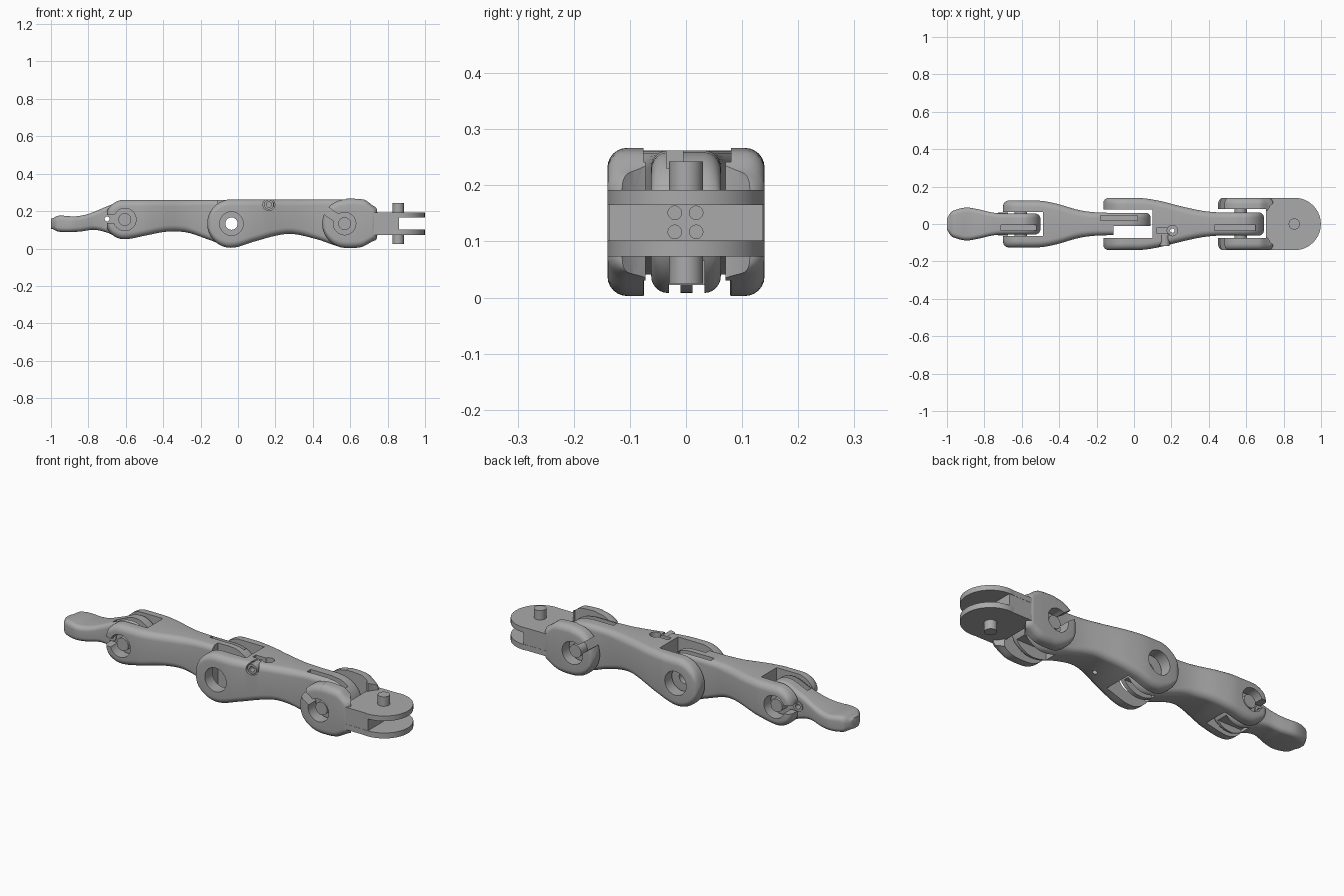
import bpy, bmesh, math
from mathutils import Matrix, Vector

if "Cube" in bpy.data.objects:
    bpy.data.objects.remove(bpy.data.objects["Cube"], do_unlink=True)

grey = bpy.data.materials.new("light_grey_plastic")
grey.use_nodes = True
GREY = (0.4, 0.4, 0.4, 1)
grey.diffuse_color = GREY
grey.node_tree.nodes["Principled BSDF"].inputs["Base Color"].default_value = GREY


def make(name, bm):
    bmesh.ops.recalc_face_normals(bm, faces=bm.faces)
    mesh = bpy.data.meshes.new(name)
    bm.to_mesh(mesh)
    bm.free()
    mesh.materials.append(grey)
    ob = bpy.data.objects.new(name, mesh)
    bpy.context.collection.objects.link(ob)
    return ob


def box(x0, x1, y0, y1, z0, z1, name="cutter"):
    bm = bmesh.new()
    size = Matrix.Diagonal((x1 - x0, y1 - y0, z1 - z0, 1))
    centre = Matrix.Translation(((x0 + x1) / 2, (y0 + y1) / 2, (z0 + z1) / 2))
    bmesh.ops.create_cube(bm, size=1, matrix=centre @ size)
    return make(name, bm)


def rod(start, end, r, name="cutter"):
    a, b = Vector(start), Vector(end)
    turn = (b - a).to_track_quat('Z', 'Y').to_matrix().to_4x4()
    bm = bmesh.new()
    bmesh.ops.create_cone(bm, cap_ends=True, segments=40, radius1=r, radius2=r,
                          depth=(b - a).length, matrix=Matrix.Translation((a + b) / 2) @ turn)
    return make(name, bm)


def curve(points, x):
    """Smooth curve through (x, value) points, flat at both ends."""
    if x <= points[0][0]:
        return points[0][1]
    if x >= points[-1][0]:
        return points[-1][1]

    def slope(i):
        if i in (0, len(points) - 1):
            return 0
        return (points[i + 1][1] - points[i - 1][1]) / (points[i + 1][0] - points[i - 1][0])
    i = max(k for k in range(len(points) - 1) if points[k][0] <= x)
    (xa, va), (xb, vb) = points[i], points[i + 1]
    h = xb - xa
    t = (x - xa) / h
    return (va * (1 + 2 * t) * (1 - t) ** 2 + vb * t * t * (3 - 2 * t)
            + h * t * (1 - t) * (slope(i) * (1 - t) - slope(i + 1) * t))


def loft(name, x0, x1, low, high, width, discs=(), corner=0.035, end=0.03, steps=80):
    """Rounded-box sections along x; discs (side, x, z, radius) round off the ends."""
    bm, rings = bmesh.new(), []
    for k in range(steps + 1):
        x = x0 + (x1 - x0) * (1 - math.cos(math.pi * (0.02 + 0.96 * k / steps))) / 2
        lo, hi, w = curve(low, x), curve(high, x), curve(width, x)
        for side, cx, cz, r in discs:
            if (x - cx) * side > 0:
                h = math.sqrt(max(r * r - (x - cx) ** 2, 1e-6))
                lo, hi = max(lo, cz - h), min(hi, cz + h)
        d = min(x - x0, x1 - x)
        if d < end:
            w -= end - math.sqrt(end ** 2 - (end - d) ** 2)
        r = min(corner, 0.48 * (hi - lo), 0.48 * w)
        ring = []
        for q, (sy, sz) in enumerate([(1, 1), (-1, 1), (-1, -1), (1, -1)]):
            cy, cz = sy * (w - r), (hi - r if sz > 0 else lo + r)
            for s in range(7):
                a = (q + s / 6) * math.pi / 2
                ring.append(bm.verts.new((x, cy + r * math.cos(a), cz + r * math.sin(a))))
        rings.append(ring)
    for a, b in zip(rings, rings[1:]):
        for i in range(len(a)):
            j = (i + 1) % len(a)
            bm.faces.new((a[i], a[j], b[j], b[i]))
    bm.faces.new(rings[0])
    bm.faces.new(rings[-1])
    return make(name, bm)


def cut(ob, *cutters):
    for c in cutters:
        c.hide_render = True
        m = ob.modifiers.new("cut", 'BOOLEAN')
        m.operation, m.solver, m.object = 'DIFFERENCE', 'EXACT', c
    bpy.context.view_layer.update()
    done = ob.evaluated_get(bpy.context.evaluated_depsgraph_get())
    mesh = bpy.data.meshes.new_from_object(done)
    ob.modifiers.clear()
    ob.data = mesh
    for c in cutters:
        bpy.data.objects.remove(c, do_unlink=True)


def bore(x, z, r, half=0.3):
    return rod((x, -half, z), (x, half, z), r)


def snap_slot(x, z, angle, w=0.022):
    """Open channel running outwards from a hinge hole."""
    c = box(0, 0.3, -0.3, 0.3, -w, w)
    c.matrix_world = Matrix.Translation((x, 0, z)) @ Matrix.Rotation(-math.radians(angle), 4, 'Y')
    return c


# Hinge centres: tip joint, middle joint, base joint
TX, TZ, MX, MZ, BX, BZ = -0.605, 0.155, -0.035, 0.133, 0.57, 0.133

# Fingertip with pad, neck and tongue
tip = loft("fingertip", -1.0, -0.5,
           [(-1, .105), (-.96, .09), (-.85, .09), (-.77, .1), (-.7, .085), (TX, .05)],
           [(-1, .16), (-.96, .175), (-.87, .172), (-.8, .185), (-.7, .225), (TX, .258)],
           [(-1, .05), (-.97, .07), (-.9, .088), (-.84, .08), (-.76, .062), (-.7, .056)],
           [(1, TX, TZ, .105)], corner=0.025)
cut(tip, bore(-.70, .158, .013), box(-.71, -.52, -.035, -.005, .2, .3),
    box(TX - .06, -.45, -.03, .03, 0, .085))
collar = rod((-.70, -.062, .158), (-.70, .062, .158), .027, "cord_collar")
cut(collar, bore(-.70, .158, .013))

# Middle segment: fork on the tip side, offset tongue on the other
middle = loft("middle_segment", -.70, .09,
              [(TX, .05), (-.5, .068), (-.38, .09), (-.27, .085), (-.15, .045), (MX, .008)],
              [(-.7, .26), (.09, .26)],
              [(-.52, .125), (-.42, .11), (-.3, .076), (-.2, .062), (0, .06)],
              [(-1, TX, TZ, .106), (1, MX, MZ, .126)])
cut(middle, box(-.8, -.487, -.065, .065, -.1, .4), bore(TX, TZ, .06),
    snap_slot(TX, TZ, 178), box(-.11, .2, -.2, -.01, -.1, .4), bore(MX, MZ, .033),
    box(-.18, .02, .02, .045, .2, .4), box(MX - .06, .2, .012, .04, -.1, .06))

# Large segment: fork at the middle joint, tongue at the base joint
large = loft("large_segment", -.165, .695,
             [(MX, .004), (.08, .035), (.2, .068), (.29, .078), (.42, .05), (BX, .008)],
             [(-.2, .262), (.7, .262)],
             [(.02, .139), (.13, .125), (.25, .095), (.37, .07), (.47, .062)],
             [(-1, MX, MZ, .13), (1, BX, BZ, .126)])
cut(large, box(-.3, .1, -.075, .078, -.1, .4), bore(MX, MZ, .063),
    box(.43, .65, -.035, -.005, .2, .4), box(.5, .8, -.03, .033, -.1, .065),
    rod((.205, -.035, .2), (.205, -.035, .4), .028), rod((.205, -.035, -.1), (.205, -.035, .4), .012),
    rod((.165, -.3, .235), (.165, -.06, .235), .032), box(.12, .205, -.048, -.022, .225, .4))
screw = rod((.165, -.118, .235), (.165, -.05, .235), .026, "tension_screw")
cut(screw, rod((.165, -.2, .235), (.165, -.09, .235), .014))

# Base cheeks with hinge holes and open snap slots
cheeks = loft("base_cheeks", .45, .745,
              [(BX, .003), (.66, .008), (.745, .045)], [(.45, .262), (.67, .262), (.745, .22)],
              [(.45, .14), (.745, .14)], [(-1, .58, .133, .13)])
cut(cheeks, box(.3, .705, -.076, .08, -.1, .4), box(.7, .9, -.072, .07, .19, .4),
    box(.7, .9, -.072, .07, -.1, .073), bore(BX, BZ, .06), snap_slot(BX, BZ, 145),
    rod((.857, 0, .19), (.857, 0, .5), .16), rod((.857, 0, -.3), (.857, 0, .073), .16))

# Knuckle mount: two round plates joined by a block with cord holes
for name, z0, z1 in (("lower", .073, .102), ("upper", .165, .192)):
    rod((.859, 0, z0), (.859, 0, z1), .14, name + "_mount_disc")
    box(.706, .859, -.138, .138, z0, z1, name + "_mount_plate")
block = box(.706, .86, -.137, .137, .1, .167, "mount_block")
cut(block, *[rod((.6, y, z), (1, y, z), .012)
             for y in (-.02, .018) for z in (.117, .151)])
rod((.857, 0, .025), (.857, 0, .08), .03, "lower_mount_pin")
rod((.857, 0, .185), (.857, 0, .242), .03, "upper_mount_pin")

# Hinge pins
rod((TX, -.105, TZ), (TX, .105, TZ), .034, "tip_hinge_pin")
rod((BX, -.115, BZ), (BX, .115, BZ), .034, "base_hinge_pin")

# Smooth shading with sharp edges kept
bpy.ops.object.select_all(action='DESELECT')
for ob in bpy.context.scene.objects:
    if ob.type == 'MESH':
        ob.select_set(True)
        bpy.context.view_layer.objects.active = ob
bpy.ops.object.shade_smooth_by_angle(angle=math.radians(30))
